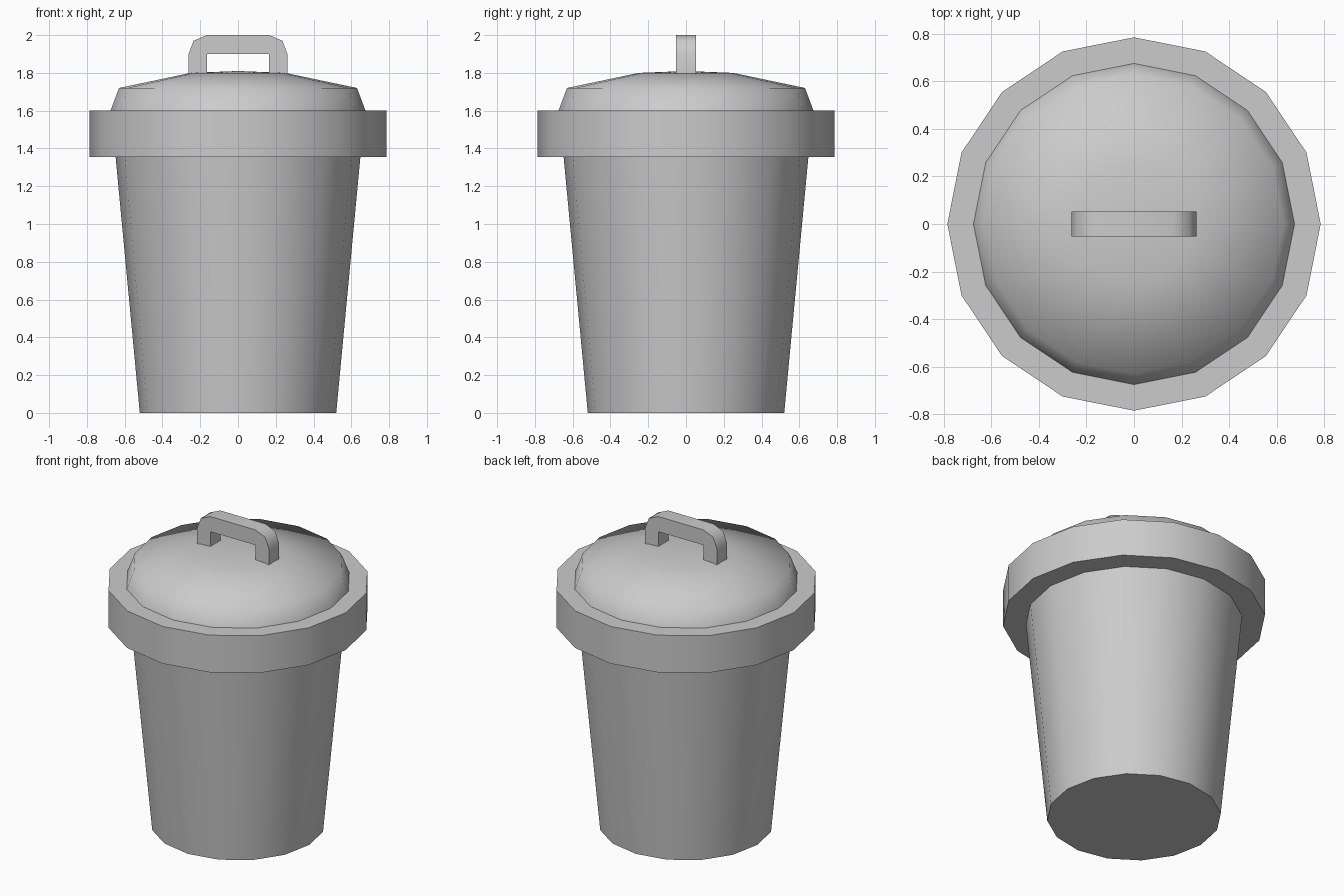
import bpy
import bmesh
from math import cos, sin, pi, radians

SIDES = 16

cube = bpy.data.objects.get("Cube")
if cube:
    bpy.data.objects.remove(cube, do_unlink=True)

grey = bpy.data.materials.new("grey metal")
grey.use_nodes = True
color = (0.6, 0.6, 0.6, 1)
grey.diffuse_color = color
grey.node_tree.nodes["Principled BSDF"].inputs["Base Color"].default_value = color


def finish(bm, name, angle):
    bmesh.ops.recalc_face_normals(bm, faces=bm.faces)
    mesh = bpy.data.meshes.new(name)
    bm.to_mesh(mesh)
    bm.free()
    mesh.materials.append(grey)
    obj = bpy.data.objects.new(name, mesh)
    bpy.context.collection.objects.link(obj)
    bpy.ops.object.select_all(action='DESELECT')
    obj.select_set(True)
    bpy.context.view_layer.objects.active = obj
    bpy.ops.object.shade_smooth_by_angle(angle=radians(angle))
    return obj


def lathe(name, profile, angle, closed=False):
    """Revolve (radius, height) points; a radius of 0 becomes a pole."""
    bm = bmesh.new()
    rings = []
    for r, z in profile:
        count = SIDES if r else 1
        rings.append([bm.verts.new((r * cos(2 * pi * i / SIDES),
                                    r * sin(2 * pi * i / SIDES), z))
                      for i in range(count)])
    pairs = list(zip(rings, rings[1:]))
    if closed:
        pairs.append((rings[-1], rings[0]))
    for a, b in pairs:
        for i in range(SIDES):
            j = (i + 1) % SIDES
            quad = [a[i % len(a)], a[j % len(a)], b[j % len(b)], b[i % len(b)]]
            bm.faces.new(list(dict.fromkeys(quad)))
    return finish(bm, name, angle)


# Tapered body, overhanging rim and domed lid
lathe("bin_body", [(0, 0), (0.52, 0), (0.648, 1.355)], 35)
lathe("lid_rim", [(0.648, 1.355), (0.785, 1.355), (0.785, 1.6), (0.675, 1.6)],
      35, closed=True)
lathe("lid_dome", [(0.675, 1.6), (0.63, 1.72), (0.25, 1.8), (0, 1.81)], 80)

# Handle: half outline mirrored, then extruded through its depth
outer = [(0.262, 1.79), (0.262, 1.9), (0.235, 1.97), (0.165, 2.0)]
inner = [(0.165, 1.79), (0.165, 1.9), (0.165, 1.9), (0.165, 1.9)]
path = list(zip(outer, inner))
path += [((-ox, oz), (-ix, iz)) for (ox, oz), (ix, iz) in reversed(path)]
bm = bmesh.new()
cache = {}


def vert(p, y):
    key = (p, y)
    if key not in cache:
        cache[key] = bm.verts.new((p[0], y, p[1]))
    return cache[key]


def face(points):
    bm.faces.new(list(dict.fromkeys(vert(p, y) for p, y in points)))


D = 0.052
for (o1, i1), (o2, i2) in zip(path, path[1:]):
    for y in (-D, D):
        face([(o1, y), (o2, y), (i2, y), (i1, y)])
    for a, b in ((o1, o2), (i1, i2)):
        if a != b:
            face([(a, -D), (b, -D), (b, D), (a, D)])
for o, i in (path[0], path[-1]):
    face([(o, -D), (i, -D), (i, D), (o, D)])
finish(bm, "lid_handle", 50)
